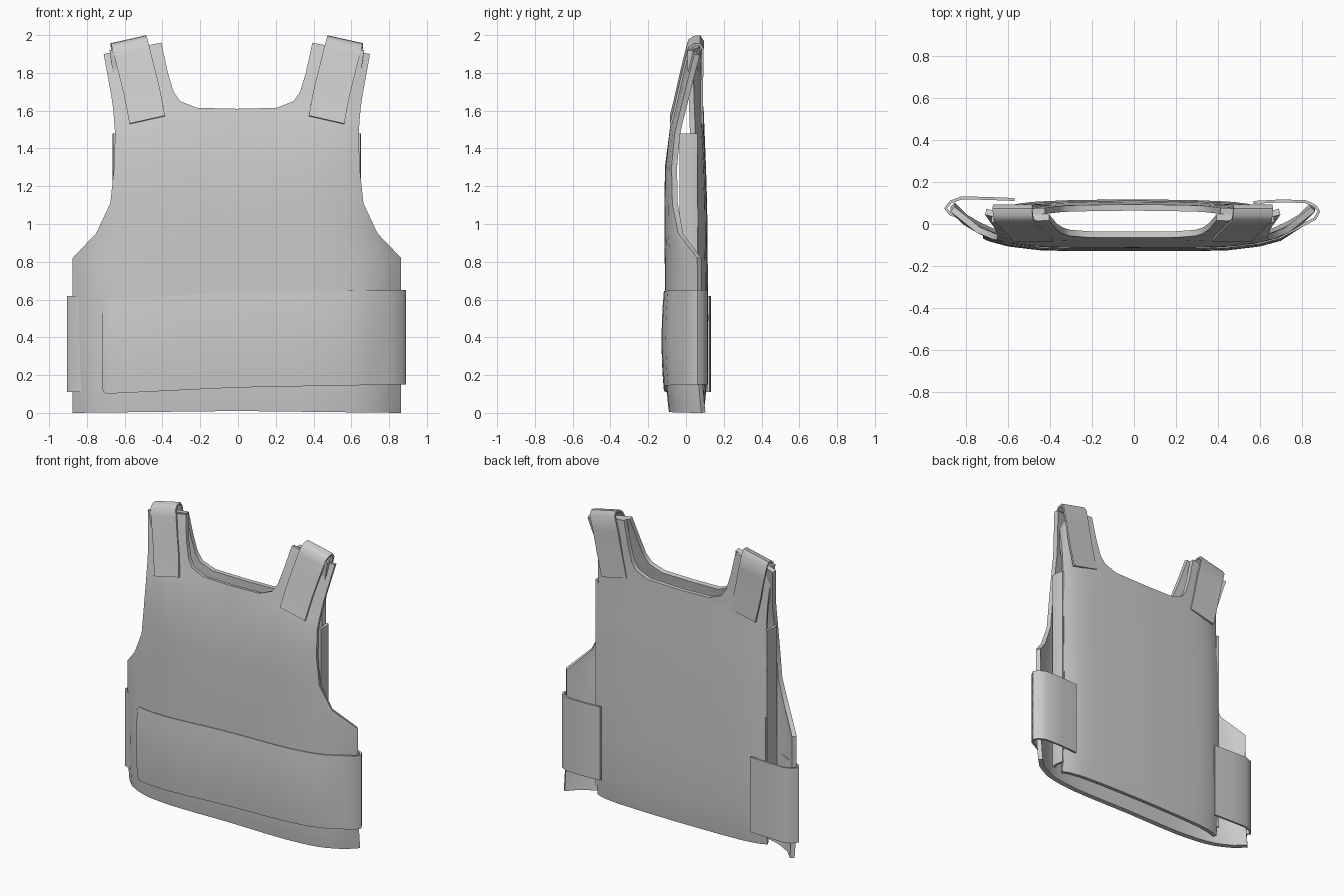
import bpy, math

if "Cube" in bpy.data.objects:
    bpy.data.objects.remove(bpy.data.objects["Cube"])

def interp(pts, v):
    if v <= pts[0][0]:
        return pts[0][1]
    for (a, fa), (b, fb) in zip(pts, pts[1:]):
        if v <= b:
            return fa + (fb - fa) * (v - a) / (b - a)
    return pts[-1][1]

def grid(name, rows, thick, flip=False, mirror=False):
    """Sheet through rows of points, thickened inward from the outer face."""
    n = len(rows[0])
    verts = [p for r in rows for p in r]
    faces = []
    for r in range(len(rows) - 1):
        for c in range(n - 1):
            i = r * n + c
            f = (i, i + 1, i + n + 1, i + n)
            faces.append(f[::-1] if flip else f)
    me = bpy.data.meshes.new(name)
    me.from_pydata(verts, [], faces)
    ob = bpy.data.objects.new(name, me)
    bpy.context.collection.objects.link(ob)
    bpy.ops.object.select_all(action='DESELECT')
    ob.select_set(True)
    bpy.context.view_layer.objects.active = ob
    if mirror:
        ob.location.x = -0.006
        ob.modifiers.new("mirror", 'MIRROR').merge_threshold = 0.001
    s = ob.modifiers.new("thickness", 'SOLIDIFY')
    s.thickness, s.offset = thick, -1
    for m in list(ob.modifiers):
        bpy.ops.object.modifier_apply(modifier=m.name)
    bpy.ops.object.shade_smooth_by_angle(angle=math.radians(40))
    return ob

# Depth of the front and back surfaces: cross-section plus vertical bend
F_X = [(0, -.112), (.3, -.112), (.45, -.108), (.6, -.09), (.7, -.063), (.8, -.01), (.87, .06)]
F_Z = [(0, .022), (.12, .008), (.3, .003), (1.0, -.002), (1.3, 0), (1.5, .02),
       (1.6, .045), (1.8, .085), (1.9, .105), (1.97, .13)]
B_X = [(0, .116), (.3, .112), (.48, .104), (.58, .09), (.64, .066)]
B_Z = [(0, -.022), (.15, -.004), (.4, .003), (1.2, -.005), (1.5, -.02), (1.97, -.03)]

def front_y(x, z):
    return interp(F_X, abs(x)) + interp(F_Z, z)

def back_y(x, z):
    return interp(B_X, abs(x)) + interp(B_Z, z)

def panel(name, profile, depth, thick, flip):
    """Half panel spanned between inner (x, z) and outer (x, z) points."""
    n = 14
    rows = []
    for xi, zi, xo, zo in profile:
        row = []
        for k in range(n + 1):
            t = k / n
            x, z = xi + (xo - xi) * t, zi + (zo - zi) * t
            row.append((x, depth(x, z), z))
        rows.append(row)
    return grid(name, rows, thick, flip, True)

NECK = [(0, 1.61, .645, 1.48), (.21, 1.615, .65, 1.55), (.30, 1.65, .655, 1.61),
        (.335, 1.70, .665, 1.68), (.365, 1.80, .685, 1.79), (.40, 1.96, .705, 1.90)]

# Front panel with side wings
panel("front_panel",
      [(0, 0.01, .87, 0), (0, .06, .87, .06), (0, .15, .87, .15), (0, .4, .87, .4),
       (0, .65, .87, .65), (0, .82, .87, .82), (0, .96, .745, .95), (0, 1.1, .67, 1.11),
       (0, 1.3, .65, 1.30)] + NECK, front_y, .03, False)

# Back panel, straight sided
panel("back_panel",
      [(0, .015, .64, .015), (0, .08, .64, .08), (0, .2, .64, .2), (0, .5, .64, .5),
       (0, .8, .64, .8), (0, 1.1, .64, 1.1), (0, 1.3, .64, 1.3)]
      + [(xi + (.02 if xi else 0), zi - .01, xo - .01 - (zo - 1.48) * .05, zo + .02)
         for xi, zi, xo, zo in NECK], back_y, .03, True)

# Side connecting strips between the panels
grid("side_strip", [[(.655, -.035, z), (.658, .01, z), (.648, .06, z)]
                    for z in (.08, .5, 1.0, 1.48)], .018, False, True)

# Shoulder straps folded over the top
path = [(x, front_y(x, z) - .014, z) for x, z in
        ((.475, 1.553), (.487, 1.62), (.505, 1.71), (.53, 1.81), (.555, 1.91))]
path += [(.567, .012, 1.955), (.573, .04, 1.975), (.575, .075, 1.978), (.573, .094, 1.95),
         (.55, .092, 1.85), (.52, .09, 1.7), (.485, .092, 1.55)]
grid("shoulder_strap",
     [[(x + s * .094, y, z - s * .021) for s in (-1, 0, 1)] for x, y, z in path],
     .013, False, True)

def belt(name, cols, thick, flip=False):
    """Band along (x, y, z low, z high) columns with a slight bulge."""
    rows = []
    for k in range(7):
        t = k / 6
        bulge = .012 * (1 - (2 * t - 1) ** 2)
        rows.append([(x, y + (-bulge if y < -.03 else 0), lo + (hi - lo) * t)
                     for x, y, lo, hi in cols])
    return grid(name, rows, thick, flip)

# Main belt: across the front and round the +x side to the back
cols = []
for x in (-.72, -.715, -.695, -.6, -.45, -.3, -.1, .1, .3, .45, .6, .7, .8):
    lo = interp([(-.72, .10), (0, .135), (.85, .15)], x)
    hi = interp([(-.72, .60), (0, .64), (.85, .65)], x)
    inset = {-.72: .04, -.715: .015}.get(x, 0)
    cols.append((x, front_y(x, .35) - .008, lo + inset, hi - inset))
cols += [(.868, .02, .15, .65), (.889, .06, .15, .65), (.87, .09, .15, .65),
         (.82, .114, .15, .65), (.7, .117, .15, .65), (.57, .11, .15, .65)]
belt("main_belt", cols, .014)

# Side belt: from inside the -x wing round to the back
belt("side_belt",
     [(x, y, .11, .62) for x, y in
      ((-.57, .11), (-.7, .115), (-.82, .118), (-.87, .10), (-.892, .075),
       (-.875, .055), (-.80, .025), (-.70, -.025))], .014, True)
